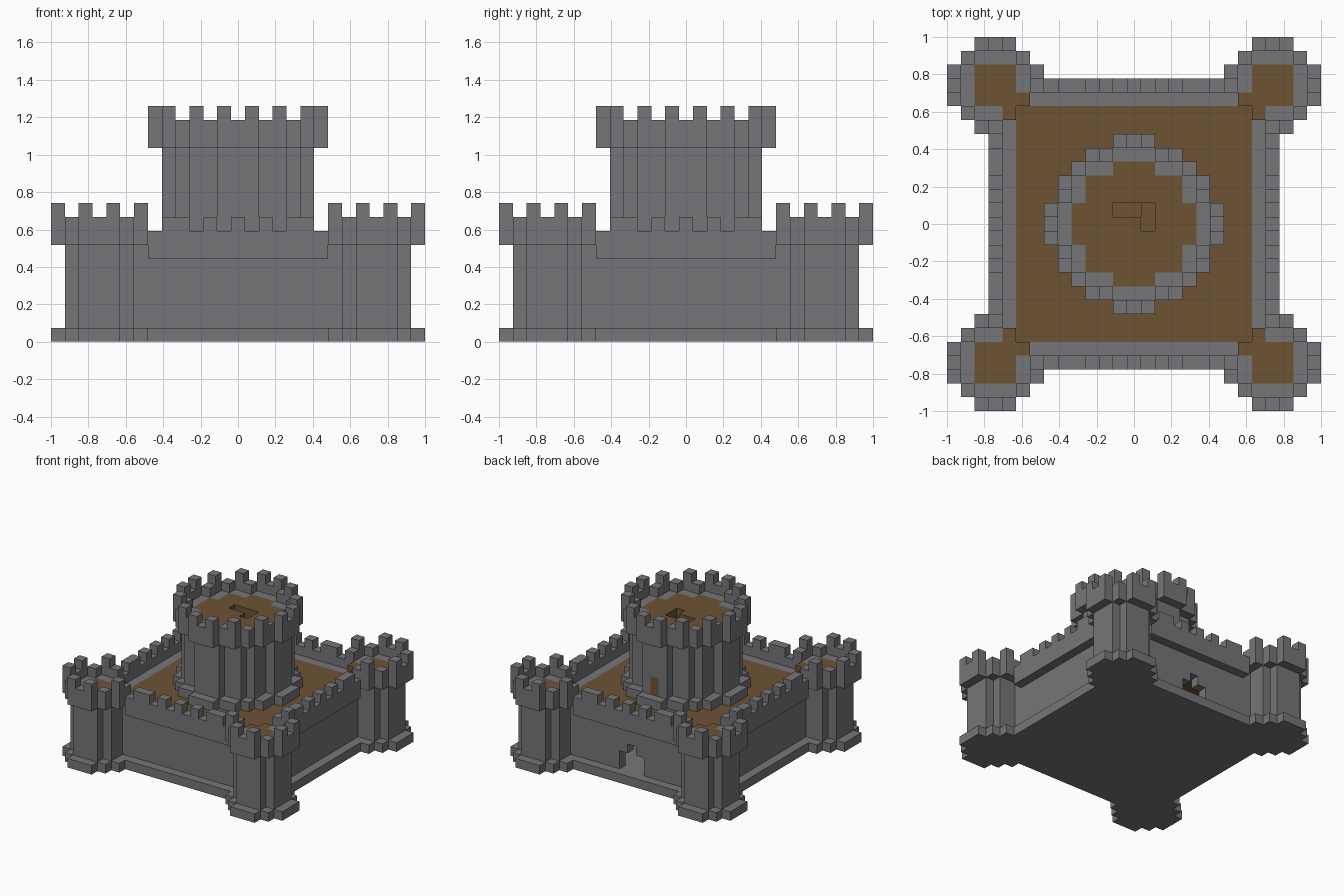
import bpy, bmesh
from mathutils import Vector

N = 27            # blocks along the longest side
U = 2 / N         # block size
MID = 13          # middle block
LO, HI = 4, 22    # wall body lines

cube = bpy.data.objects.get("Cube")
if cube:
    bpy.data.objects.remove(cube)


def material(name, color):
    m = bpy.data.materials.new(name)
    m.use_nodes = True
    m.diffuse_color = color
    m.node_tree.nodes["Principled BSDF"].inputs["Base Color"].default_value = color
    return m


stone = material("grey stone", (0.18, 0.178, 0.19, 1))
wood = material("brown wood", (0.155, 0.088, 0.034, 1))

blocks = {}       # block position -> part name
part_material = {}


def add(part, mat, cells, z0, z1):
    """Stack the plan cells from level z0 up to level z1 as one part."""
    part_material[part] = mat
    for x, y in cells:
        for z in range(z0, z1):
            blocks[x, y, z] = part


def carve(cells, z0, z1):
    for x, y in cells:
        for z in range(z0, z1):
            blocks.pop((x, y, z), None)


def rect(x0, x1, y0, y1):
    return {(x, y) for x in range(x0, x1 + 1) for y in range(y0, y1 + 1)}


def square(a, b):
    return rect(a, b, a, b)


def disc(cx, cy, limit):
    return {(x, y) for x, y in square(0, N - 1)
            if (x - cx) ** 2 + (y - cy) ** 2 <= limit}


def merlons(ring, cx, cy):
    """Every other block along a round parapet."""
    return {(x, y) for x, y in ring if min(abs(x - cx), abs(y - cy)) % 2}


inside = square(LO, HI)
tower_centres = [(x, y) for x in (3, 23) for y in (3, 23)]

# Stepped foundation under walls and towers
add("foundation", stone, square(LO - 1, HI + 1), 0, 1)
for c in tower_centres:
    add("foundation", stone, disc(*c, 10), 0, 1)

# Curtain walls, with the hall floor raised between them
courtyard = square(LO + 1, HI - 1)
add("curtain_wall", stone, inside - courtyard, 1, 7)
add("courtyard_floor", wood, courtyard, 6, 7)

# Overhanging wall parapet and its merlons
parapet = square(LO - 1, HI + 1) - inside
add("wall_parapet", stone, parapet, 6, 8)
teeth = {8, 9, 11, 13, 15, 17, 18}
add("wall_merlons", stone,
    {(x, y) for x, y in parapet if (x if y in (LO - 1, HI + 1) else y) in teeth}, 8, 9)

# Corner towers, open towards the wall walk
for c in tower_centres:
    carve(disc(*c, 10) - inside, 6, 9)
    body = disc(*c, 5)
    ring = disc(*c, 10) - body - inside
    deck = (body & inside) | disc(*c, 2)
    add("corner_tower", stone, body, 1, 8)
    add("tower_deck", wood, deck, 7, 8)
    add("tower_parapet", stone, ring, 7, 9)
    add("tower_merlons", stone, merlons(ring, *c), 9, 10)

# Round keep with a foot ledge, deck and crown
body, core, crown = (disc(MID, MID, r) for r in (26, 18, 38))
add("keep_ledge", stone, crown - body, 7, 8)
add("keep_wall", stone, body - core, 7, 15)
add("keep_deck", wood, core, 7, 15)
add("keep_parapet", stone, crown - body, 14, 16)
add("keep_merlons", stone, merlons(crown - body, MID, MID), 16, 17)

# Stair opening in the keep deck
carve(rect(12, 14, 14, 14) | {(14, 13)}, 14, 15)
carve(rect(12, 13, 14, 14), 13, 14)

# Keep door and arched gate at the back
add("keep_door", wood, {(MID, 18)}, 8, 10)
carve(rect(12, 14, HI, HI), 1, 3)
carve({(MID, HI)}, 3, 4)


def build(part):
    """Make one mesh from the open sides of a part's blocks."""
    bm = bmesh.new()
    for pos, owner in blocks.items():
        if owner != part:
            continue
        for axis in range(3):
            for s in (-1, 1):
                n = Vector((0, 0, 0))
                n[axis] = s
                if tuple(int(p + d) for p, d in zip(pos, n)) in blocks:
                    continue
                a, b = Vector((0, 0, 0)), Vector((0, 0, 0))
                a[(axis + 1) % 3] = 0.5
                b[(axis + 2) % 3] = 0.5 * s
                mid = Vector(pos) + n / 2 - Vector((MID, MID, -0.5))
                bm.faces.new([bm.verts.new((mid + k) * U)
                              for k in (-a - b, a - b, a + b, b - a)])
    bmesh.ops.remove_doubles(bm, verts=bm.verts, dist=U / 100)
    mesh = bpy.data.meshes.new(part)
    bm.to_mesh(mesh)
    bm.free()
    mesh.materials.append(part_material[part])
    bpy.context.collection.objects.link(bpy.data.objects.new(part, mesh))


for part in part_material:
    build(part)
